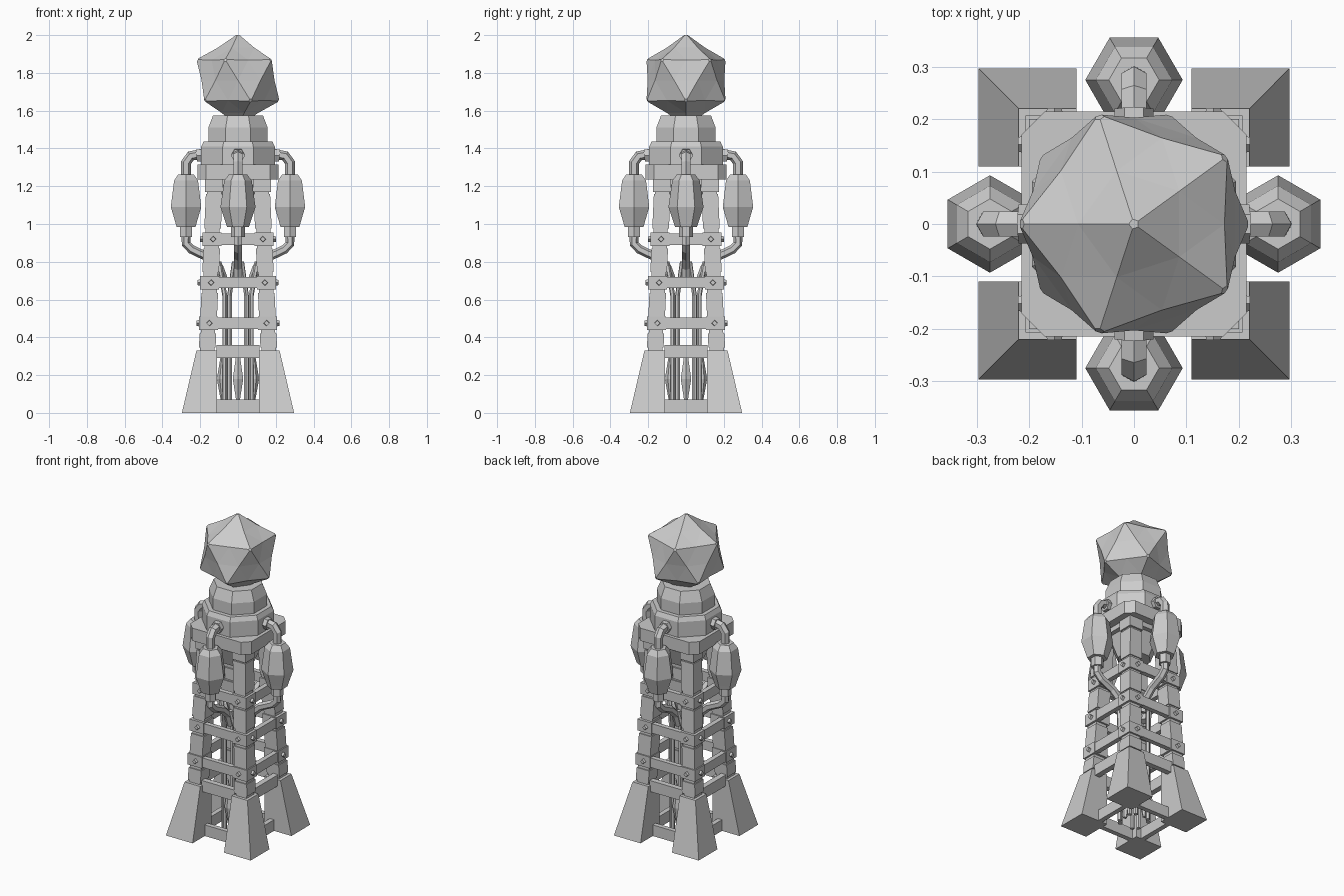
import bpy, bmesh, math
from mathutils import Matrix, Vector

if "Cube" in bpy.data.objects:
    bpy.data.objects.remove(bpy.data.objects["Cube"])


def finish(bm, name, turn=0):
    bmesh.ops.rotate(bm, verts=bm.verts, cent=(0, 0, 0), matrix=Matrix.Rotation(turn * math.pi / 2, 3, 'Z'))
    bmesh.ops.recalc_face_normals(bm, faces=bm.faces)
    me = bpy.data.meshes.new(name)
    bm.to_mesh(me)
    bm.free()
    ob = bpy.data.objects.new(name, me)
    bpy.context.collection.objects.link(ob)
    return ob


def loft(name, rings, turn=0):
    """Skin a stack of equal-length point rings and cap both ends."""
    bm = bmesh.new()
    vs = [[bm.verts.new(p) for p in r] for r in rings]
    n = len(vs[0])
    for a, b in zip(vs, vs[1:]):
        for i in range(n):
            bm.faces.new((a[i], a[(i + 1) % n], b[(i + 1) % n], b[i]))
    bm.faces.new(vs[0][::-1])
    bm.faces.new(vs[-1])
    return finish(bm, name, turn)


def rect(x0, x1, y0, y1, z):
    return [(x0, y0, z), (x1, y0, z), (x1, y1, z), (x0, y1, z)]


def square(c, h, z):
    return rect(c - h, c + h, c - h, c + h, z)


def box(name, x0, x1, y0, y1, z0, z1, turn=0):
    return loft(name, [rect(x0, x1, y0, y1, z0), rect(x0, x1, y0, y1, z1)], turn)


def ngon(n, r, z, x=0, y=0, start=0):
    return [(x + r * math.cos(start + math.tau * i / n), y + r * math.sin(start + math.tau * i / n), z) for i in range(n)]


def octagon(half, cut, z):
    a, b = half, half - cut
    return [(a, -b, z), (a, b, z), (b, a, z), (-b, a, z), (-a, b, z), (-a, -b, z), (-b, -a, z), (b, -a, z)]


def tube(name, pts, r, turn):
    cu = bpy.data.curves.new(name, 'CURVE')
    cu.dimensions = '3D'
    cu.bevel_depth, cu.bevel_resolution, cu.use_fill_caps = r, 1, True
    sp = cu.splines.new('POLY')
    sp.points.add(len(pts) - 1)
    for p, co in zip(sp.points, pts):
        p.co = (*co, 1)
    sp.use_smooth = False
    ob = bpy.data.objects.new(name, cu)
    ob.rotation_euler.z = turn * math.pi / 2
    bpy.context.collection.objects.link(ob)


def leg_centre(z):
    return 0.163 - 0.036 * (z - 0.34) / 0.8


STRAPS = [(0.475, 0.207), (0.69, 0.2), (0.92, 0.188)]
CHUNKS = [(0.345, 0.42), (0.51, 0.635), (0.745, 0.87), (0.975, 1.16)]

for k in range(4):
    # Splayed foot with upright inner faces
    loft("foot", [rect(0.11, 0.297, 0.11, 0.297, 0), rect(0.11, 0.22, 0.11, 0.22, 0.33)], k)
    # Leaning leg: core post, cladding blocks and cap
    loft("leg_post", [square(leg_centre(z), 0.038, z) for z in (0.32, 1.2)], k)
    for z0, z1 in CHUNKS:
        loft("leg_block", [square(leg_centre(z), 0.044, z) for z in (z0, z1)], k)
    box("leg_cap", 0.08, 0.175, 0.08, 0.175, 1.17, 1.24, k)
    # Tie bars between the feet
    box("foot_tie_upper", -0.115, 0.115, -0.2, -0.165, 0.29, 0.36, k)
    box("foot_tie_lower", -0.115, 0.115, -0.175, -0.145, 0, 0.07, k)
    # Strap bars with collars and bolts
    for z, e in STRAPS:
        box("strap_bar", -e + 0.02, e - 0.02, -e + 0.005, -e + 0.035, z - 0.03, z + 0.03, k)
        c = leg_centre(z)
        loft("strap_collar", [square(e - 0.05, 0.05, z + d) for d in (-0.036, 0.036)], k)
        for s in (-1, 1):
            bm = bmesh.new()
            m = Matrix.Translation((s * (c - 0.005), -e - 0.003, z)) @ Matrix.Rotation(math.pi / 2, 4, 'X')
            bmesh.ops.create_cone(bm, cap_ends=True, segments=4, radius1=0.018, radius2=0.014, depth=0.022, matrix=m)
            finish(bm, "strap_bolt", k)
    # Hanging hexagonal pods
    prof = [(0.985, 0.058), (1.01, 0.066), (1.09, 0.093), (1.23, 0.073), (1.262, 0.048)]
    loft("pod", [ngon(6, r, z, 0.275, 0, math.pi / 6) for z, r in prof], k)
    loft("pod_lower_neck", [ngon(6, 0.036, z, 0.275, 0, math.pi / 6) for z in (0.93, 0.99)], k)
    # Pipes above and below each pod
    tube("pod_upper_pipe", [(0.275, 0, 1.25), (0.275, 0, 1.325), (0.25, 0, 1.36), (0.17, 0, 1.375)], 0.027, k)
    tube("pod_pipe_collar", [(0.18, 0, 1.365), (0.22, 0, 1.362)], 0.037, k)
    tube("pod_lower_pipe", [(0.275, 0, 0.94), (0.275, 0, 0.895), (0.245, 0, 0.865), (0.16, 0, 0.825),
                            (0.1, 0, 0.77), (0.075, 0, 0.7)], 0.024, k)
    # Paired rods and spindles running down the middle
    for s in (-1, 1):
        tube("inner_rod", [(0.1, s * 0.02, 0.8), (0.07, s * 0.045, 0.62), (0.07, s * 0.045, 0.01)], 0.013, k)
    loft("inner_spindle", [ngon(6, r, z, 0.08, 0) for z, r in ((0.07, 0.012), (0.18, 0.032), (0.3, 0.012))], k)

# Body: underside funnel, square band, octagonal drum, neck
loft("body_underside", [octagon(0.09, 0.053, 1.08), octagon(0.15, 0.088, 1.24)])
loft("body_floor", [octagon(0.165, 0.05, 1.205), octagon(0.165, 0.05, 1.24)])
loft("body_band", [octagon(0.215, 0.045, 1.235), octagon(0.215, 0.045, 1.315)])
loft("body_drum", [octagon(0.195, 0.114, 1.31), octagon(0.195, 0.114, 1.41), octagon(0.182, 0.107, 1.437)])
loft("neck", [octagon(0.157, 0.092, 1.43), octagon(0.157, 0.092, 1.51), octagon(0.132, 0.077, 1.575)])

# Spiked orb: the twelve five-edged points are pulled out and blunted
bm = bmesh.new()
bmesh.ops.create_icosphere(bm, subdivisions=2, radius=1)
tips = [v for v in bm.verts if len(v.link_edges) == 5]
for v in bm.verts:
    v.co = v.co.normalized() * (0.246 if v in tips else 0.203)
bmesh.ops.bevel(bm, geom=tips, offset=0.012, segments=1, affect='VERTICES')
bmesh.ops.rotate(bm, verts=bm.verts, cent=(0, 0, 0), matrix=Matrix.Rotation(math.pi, 3, 'Z'))
top = max(v.co.z for v in bm.verts)
bmesh.ops.translate(bm, verts=bm.verts, vec=Vector((0, 0, 2 - top)))
finish(bm, "spiked_orb")
